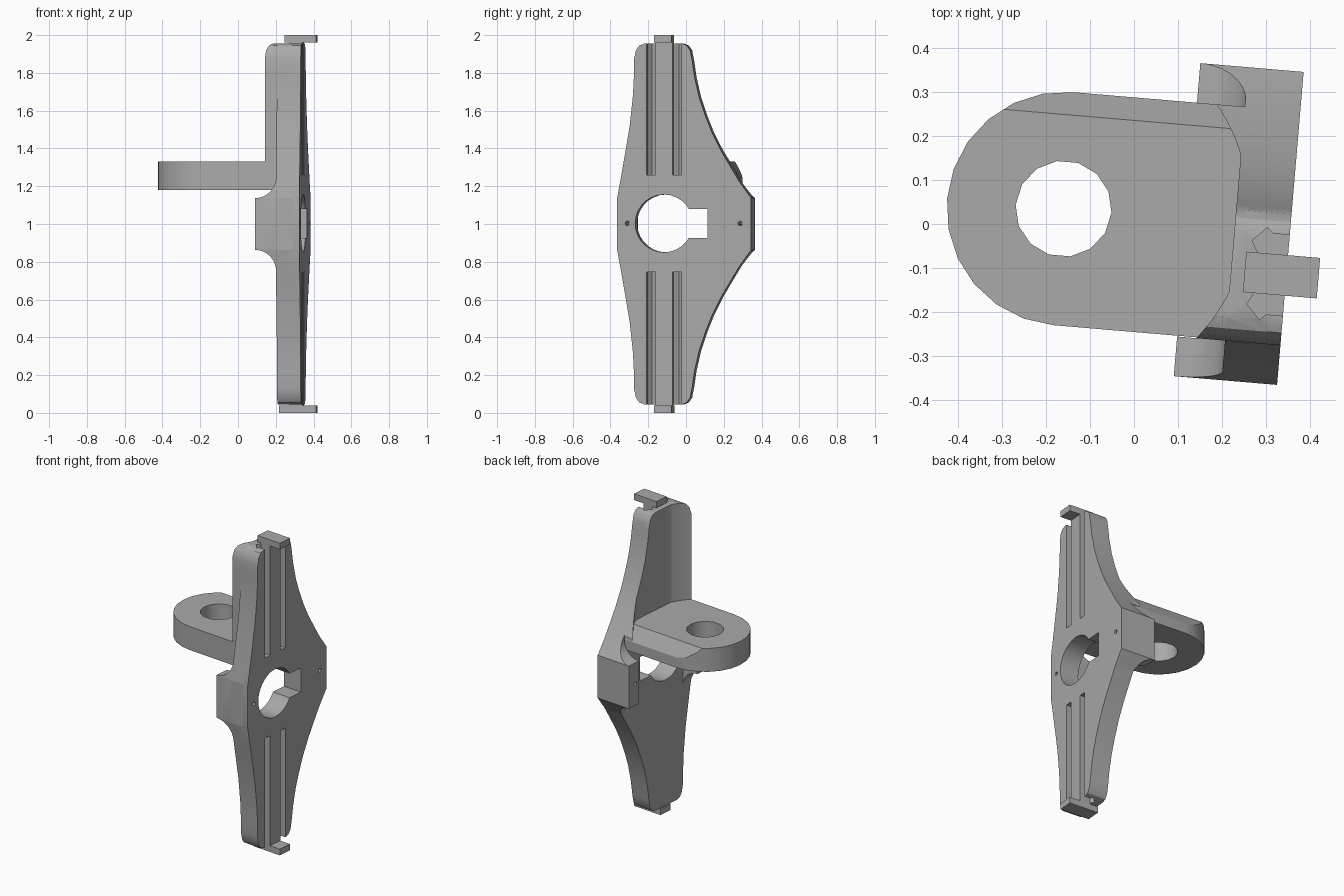
import bpy, bmesh, math
from mathutils import Matrix, Vector

if "Cube" in bpy.data.objects:
    bpy.data.objects.remove(bpy.data.objects["Cube"])

mat = bpy.data.materials.new("plain grey")
mat.use_nodes = True
GREY = (0.4, 0.4, 0.4, 1)
mat.diffuse_color = GREY
mat.node_tree.nodes["Principled BSDF"].inputs["Base Color"].default_value = GREY

FACE, BACK, BLOCK = 0.354, 0.228, 0.119   # depths of the plate surfaces
MID = -0.087                              # line of the rails and main hole
RX, RY = -0.162, 0.021                    # ring centre


def prism(name, pts, lo, hi, axis):
    """Extrude a 2D outline along x (pts y,z), y (pts x,z) or z (pts x,y)."""
    put = {"x": lambda p: (lo, p[0], p[1]),
           "y": lambda p: (p[0], lo, p[1]),
           "z": lambda p: (p[0], p[1], lo)}[axis]
    step = Vector([hi - lo if c == axis else 0 for c in "xyz"])
    bm = bmesh.new()
    face = bm.faces.new([bm.verts.new(put(p)) for p in pts])
    ext = bmesh.ops.extrude_face_region(bm, geom=[face])["geom"]
    bmesh.ops.translate(bm, vec=step, verts=[v for v in ext if isinstance(v, bmesh.types.BMVert)])
    bmesh.ops.recalc_face_normals(bm, faces=bm.faces)
    mesh = bpy.data.meshes.new(name)
    bm.to_mesh(mesh)
    bm.free()
    mesh.materials.append(mat)
    ob = bpy.data.objects.new(name, mesh)
    bpy.context.collection.objects.link(ob)
    return ob


def combine(ob, other, how):
    mod = ob.modifiers.new("join", "BOOLEAN")
    mod.operation, mod.object, mod.solver = how, other, "EXACT"
    bpy.context.view_layer.objects.active = ob
    bpy.ops.object.modifier_apply(modifier=mod.name)
    bpy.data.objects.remove(other)


def arc(cx, cy, r, n, start=0, sweep=360):
    count = n if sweep == 360 else n + 1
    return [(cx + r * math.cos(math.radians(start + sweep * i / n)),
             cy + r * math.sin(math.radians(start + sweep * i / n))) for i in range(count)]


def rect(x0, x1, y0, y1):
    return [(x0, y0), (x1, y0), (x1, y1), (x0, y1)]


def flip(pts):
    return [(x, 2 - z) for x, z in pts]


# Plate outline: upper half of each edge, mirrored downwards
front_edge = [(-.336, 1.137), (-.317, 1.24), (-.296, 1.36), (-.269, 1.52), (-.252, 1.68),
              (-.246, 1.8), (-.246, 1.87), (-.236, 1.92), (-.218, 1.945), (-.19, 1.955)]
rear_edge = [(.01, 1.955), (.034, 1.945), (.052, 1.92), (.062, 1.87), (.075, 1.78), (.1, 1.67),
             (.13, 1.58), (.17, 1.48), (.215, 1.39), (.265, 1.305), (.315, 1.222), (.376, 1.137)]
upper = front_edge + rear_edge
outline = upper + flip(upper)[::-1]
plate = prism("mounting_plate", outline, BACK, FACE, "x")

# Thicker upper arm with a hollow concentric with the ring
arm = prism("upper_arm", outline, .163, .32, "x")
combine(arm, prism("limit", rect(-.246, .286, 1.25, 1.98), 0, .5, "x"), "INTERSECT")
combine(arm, prism("hollow", arc(RX, RY, .42, 96), 1.2, 2.1, "z"), "DIFFERENCE")
combine(plate, arm, "UNION")

# Filleted end blocks
fillet = arc(BLOCK, 1.247, .11, 10, -90, 90)
profile = [(.32, 1.247)] + fillet[::-1]
profile += flip(profile)[::-1]
for lo, hi in ((-.4, -.246), (.286, .4)):
    block = prism("end_block", outline, .05, .32, "x")
    combine(block, prism("shape", profile, lo, hi, "y"), "INTERSECT")
    combine(plate, block, "UNION")

# Ring bracket with one chamfered top edge
R = .265
ring = prism("ring_bracket", arc(RX, RY, R, 12, 90, 180) + [(.27, RY - R), (.27, .2), (.235, RY + R)],
             1.18, 1.33, "z")
combine(ring, prism("ring_hole", arc(RX, RY, .109, 14), 1, 1.5, "z"), "DIFFERENCE")
combine(ring, prism("chamfer", [(.234, 1.33), (.234, 1.4), (.4, 1.4), (.4, 1.245), (.286, 1.245)],
                    -.6, .5, "x"), "DIFFERENCE")
combine(plate, ring, "UNION")

# Main hole with keyway, and two pin holes
combine(plate, prism("main_hole", arc(MID, 1.003, .153, 28), 0, .5, "x"), "DIFFERENCE")
combine(plate, prism("keyway", rect(MID, .145, .925, 1.08), 0, .5, "x"), "DIFFERENCE")
for y in (-.281, .318):
    combine(plate, prism("pin_hole", arc(y, 1.003, .012, 12), 0, .5, "x"), "DIFFERENCE")

# Undercut grooves either side of each rail, open at the plate ends
for side in (-1, 1):
    groove = [(.4, MID + side * .046), (.4, MID + side * .092), (.316, MID + side * .092),
              (.302, MID + side * .105), (.27, MID + side * .072), (.285, MID + side * .046)]
    for lo, hi in ((1.26, 2.1), (-.1, .745)):
        combine(plate, prism("groove", groove, lo, hi, "z"), "DIFFERENCE")

# Stop tabs over the ends of the rails
for name, back, z0, z1, n0, n1 in (("top_tab", .259, 1.96, 2, 1.9, 1.97),
                                   ("bottom_tab", BACK, 0, .04, .03, .1)):
    combine(plate, prism("neck", rect(.285, FACE, MID - .046, MID + .046), n0, n1, "z"), "UNION")
    combine(plate, prism(name, rect(back, .427, MID - .046, MID + .046), z0, z1, "z"), "UNION")

# Whole part stands slightly turned about the vertical
plate.data.transform(Matrix.Rotation(math.radians(-4.85), 4, "Z"))
bpy.ops.object.select_all(action="DESELECT")
plate.select_set(True)
bpy.context.view_layer.objects.active = plate
bpy.ops.object.shade_smooth_by_angle(angle=math.radians(30))
